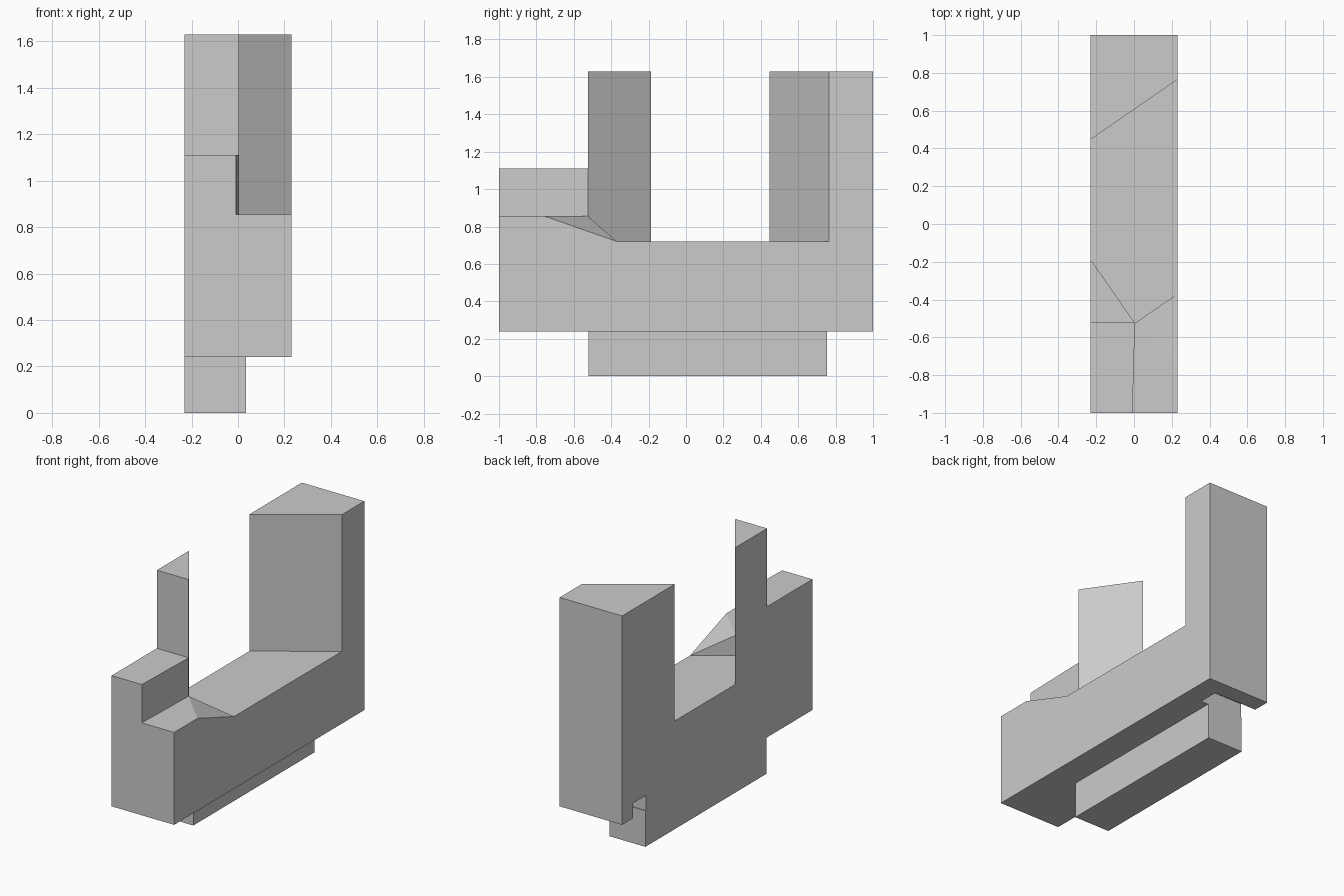
import bpy
import bmesh

cube = bpy.data.objects.get("Cube")
if cube:
    bpy.data.objects.remove(cube, do_unlink=True)

grey = bpy.data.materials.new("plain grey")
grey.use_nodes = True
grey.diffuse_color = (0.6, 0.6, 0.6, 1)
grey.node_tree.nodes["Principled BSDF"].inputs["Base Color"].default_value = (0.6, 0.6, 0.6, 1)


def finish(name, bm):
    bmesh.ops.recalc_face_normals(bm, faces=bm.faces[:])
    mesh = bpy.data.meshes.new(name)
    bm.to_mesh(mesh)
    bm.free()
    mesh.materials.append(grey)
    obj = bpy.data.objects.new(name, mesh)
    bpy.context.collection.objects.link(obj)
    return obj


def prism(name, outline, low, high):
    """Extrude an outline in plan from one height to another."""
    bm = bmesh.new()
    face = bm.faces.new([bm.verts.new((x, y, low)) for x, y in outline])
    top = bmesh.ops.extrude_face_region(bm, geom=[face], use_keep_orig=True)
    for v in top["geom"]:
        if isinstance(v, bmesh.types.BMVert):
            v.co.z = high
    return finish(name, bm)


def box(name, x0, x1, y0, y1, low, high):
    return prism(name, [(x0, y0), (x1, y0), (x1, y1), (x0, y1)], low, high)


SIDE = 0.23
BOTTOM, FLOOR, LEDGE, STEP, TOP = 0.24, 0.72, 0.855, 1.11, 1.63
CORNER = (0.005, -0.525)      # where post, step and ramp meet
RAMP_TOP = (SIDE, -0.755)
RAMP_FOOT = (SIDE, -0.37)

# Long body with a shallow pocket under its back end
body = box("body", -SIDE, SIDE, -1, 1, BOTTOM, FLOOR)
cutter = box("pocket_cutter", -0.3, 0.09, 0.75, 0.885, 0.1, 0.34)
cutter.hide_render = True
cutter.hide_viewport = True
pocket = body.modifiers.new("pocket", "BOOLEAN")
pocket.operation = "DIFFERENCE"
pocket.solver = "EXACT"
pocket.object = cutter

# Rail underneath, on the right side
box("bottom_rail", -SIDE, 0.035, -0.52, 0.755, 0, BOTTOM)

# Back pillar with a slanted inner face
prism("back_pillar", [(-SIDE, 0.447), (SIDE, 0.765), (SIDE, 1), (-SIDE, 1)], FLOOR, TOP)

# Raised front ledge, step and triangular post
prism("front_ledge", [(-SIDE, -1), (SIDE, -1), RAMP_TOP, CORNER, (-SIDE, CORNER[1])], FLOOR, LEDGE)
prism("front_step", [(-SIDE, -1), (-0.008, -1), CORNER, (-SIDE, CORNER[1])], LEDGE, STEP)
prism("front_post", [(-SIDE, CORNER[1]), CORNER, (-SIDE, -0.187)], FLOOR, TOP)

# Sloping wedge from the ledge down to the floor
bm = bmesh.new()
for point in [(*RAMP_TOP, FLOOR), (*RAMP_TOP, LEDGE), (*CORNER, FLOOR),
              (*CORNER, LEDGE), (*RAMP_FOOT, FLOOR)]:
    bm.verts.new(point)
bmesh.ops.convex_hull(bm, input=bm.verts[:])
finish("ramp", bm)
